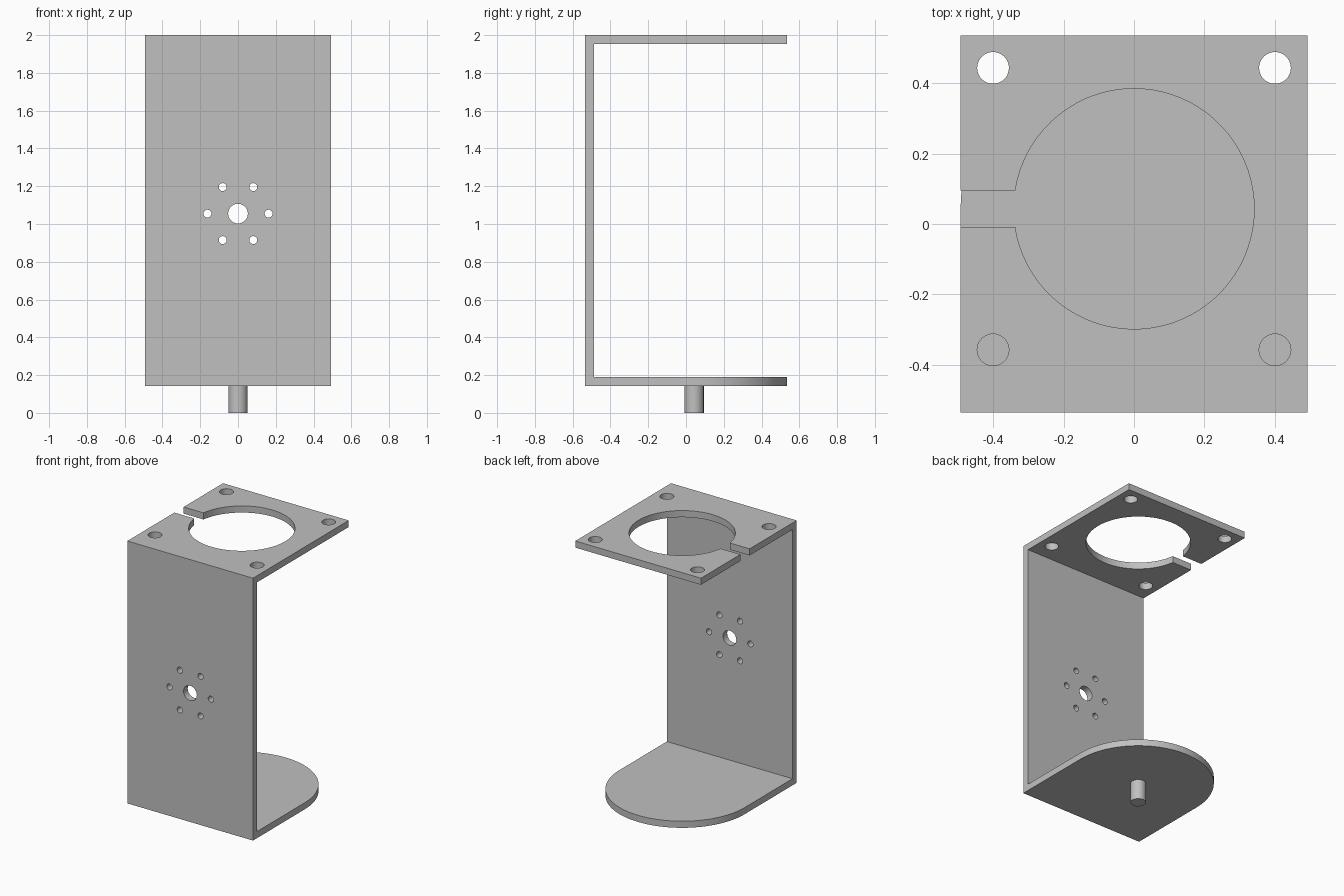
import bpy, bmesh
from math import cos, sin, pi, asin, radians
from mathutils import Vector

cube = bpy.data.objects.get("Cube")
if cube:
    bpy.data.objects.remove(cube, do_unlink=True)

W, D, T = 0.492, 0.535, 0.047      # half width, half depth, sheet thickness
Z0, Z1 = 0.143, 2.0                # underside of base, top of bracket
CY = 0.043                         # axis shared by ring, pin and rounded base
HOLE_Z = 1.055                     # centre of the wall hole pattern

grey = bpy.data.materials.new("plain_grey")
grey.use_nodes = True
colour = (0.53, 0.53, 0.53, 1)
grey.diffuse_color = colour
grey.node_tree.nodes["Principled BSDF"].inputs["Base Color"].default_value = colour


def prism(name, outline, axis, start, end):
    """Extrude a 2D outline along x, y or z."""
    place = {"x": lambda a, b: (start, a, b),
             "y": lambda a, b: (a, start, b),
             "z": lambda a, b: (a, b, start)}[axis]
    bm = bmesh.new()
    face = bm.faces.new([bm.verts.new(place(a, b)) for a, b in outline])
    step = Vector([(end - start) * (axis == k) for k in "xyz"])
    moved = bmesh.ops.extrude_face_region(bm, geom=[face])["geom"]
    bmesh.ops.translate(bm, vec=step, verts=[v for v in moved if isinstance(v, bmesh.types.BMVert)])
    bmesh.ops.recalc_face_normals(bm, faces=bm.faces)
    mesh = bpy.data.meshes.new(name)
    bm.to_mesh(mesh)
    bm.free()
    mesh.materials.append(grey)
    obj = bpy.data.objects.new(name, mesh)
    bpy.context.collection.objects.link(obj)
    return obj


def arc(x, y, r, a0, a1, n):
    return [(x + r * cos(a0 + (a1 - a0) * i / n), y + r * sin(a0 + (a1 - a0) * i / n))
            for i in range(n + 1)]


def circle(x, y, r, n):
    return arc(x, y, r, 0, 2 * pi, n)[:-1]


# C-shaped bracket: base, wall and top plate in one bent sheet
bracket = prism("bracket", [(-D, Z0), (D, Z0), (D, Z0 + T), (-D + T, Z0 + T),
                            (-D + T, Z1 - T), (D, Z1 - T), (D, Z1), (-D, Z1)], "x", -W, W)

# Ring opening with a slot out to the right edge
half = asin(0.052 / 0.341)
keyhole = arc(0, CY, 0.341, -pi + half, pi - half, 72)
keyhole += [(-0.6, CY + 0.052), (-0.6, CY - 0.052)]
cutters = [prism("ring_cutter", keyhole, "z", 1.85, 2.1)]

# Corner holes in the top plate
for sx in (-1, 1):
    for sy in (-1, 1):
        cutters.append(prism("corner_cutter", circle(sx * 0.4, CY + sy * 0.4, 0.045, 40),
                             "z", 1.85, 2.1))

# Wall holes: one in the centre, six around it
cutters.append(prism("centre_cutter", circle(0, HOLE_Z, 0.052, 40), "y", -0.65, -0.4))
for i in range(6):
    a = i * pi / 3
    cutters.append(prism("bolt_cutter",
                         circle(0.162 * cos(a), HOLE_Z + 0.162 * sin(a), 0.021, 24),
                         "y", -0.65, -0.4))

# Round the free end of the base
rounding = arc(0, CY, W, 0, pi, 64) + [(-0.6, CY), (-0.6, 0.7), (0.6, 0.7), (0.6, CY)]
cutters.append(prism("base_cutter", rounding, "z", 0.05, 0.3))

for c in cutters:
    c.hide_render = True
    mod = bracket.modifiers.new(c.name, "BOOLEAN")
    mod.operation = "DIFFERENCE"
    mod.solver = "EXACT"
    mod.object = c

# Keep the cut result and drop the cutters
bpy.context.view_layer.update()
result = bpy.data.meshes.new_from_object(
    bracket.evaluated_get(bpy.context.evaluated_depsgraph_get()))
bracket.modifiers.clear()
bracket.data = result
for c in cutters:
    bpy.data.objects.remove(c, do_unlink=True)

# Pivot pin under the base
pin = prism("pivot_pin", circle(0, CY, 0.051, 40), "z", 0, Z0 + 0.01)

bpy.ops.object.select_all(action="DESELECT")
for obj in (bracket, pin):
    obj.select_set(True)
bpy.context.view_layer.objects.active = bracket
bpy.ops.object.shade_smooth_by_angle(angle=radians(30))
